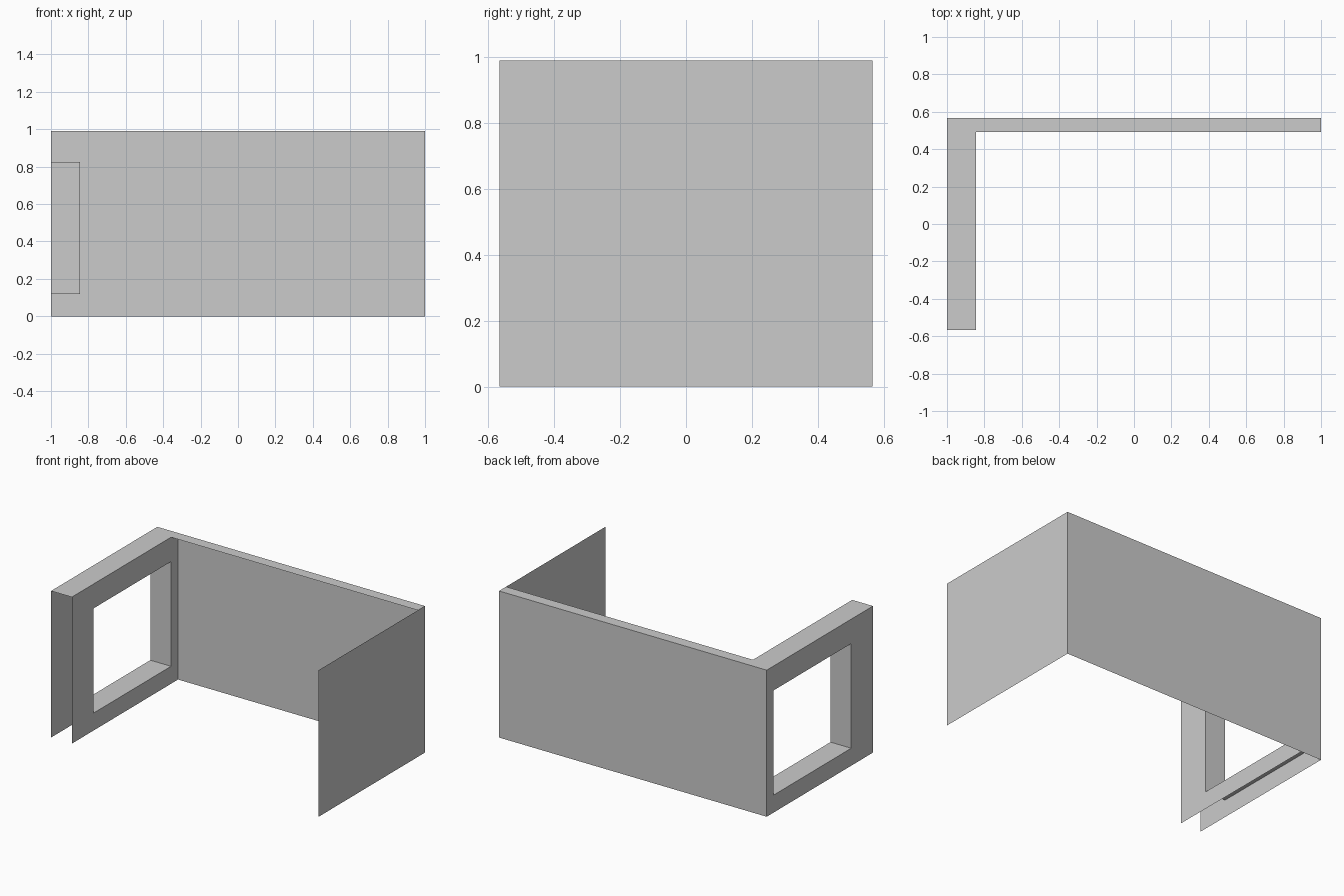
import bpy, bmesh

if "Cube" in bpy.data.objects:
    bpy.data.objects.remove(bpy.data.objects["Cube"])

X, Y, H = 1.0, 0.567, 0.99        # half width, half depth, height
XI, YI = -0.845, 0.492            # inner faces of side wall and back wall
Y0, Y1, Z0, Z1 = -0.335, 0.492, 0.118, 0.825   # window opening


def sheet(name, faces):
    """Open surface from a few polygons."""
    bm = bmesh.new()
    for pts in faces:
        bm.faces.new([bm.verts.new(p) for p in pts])
    bmesh.ops.remove_doubles(bm, verts=bm.verts, dist=1e-5)
    me = bpy.data.meshes.new(name)
    bm.to_mesh(me)
    bm.free()
    ob = bpy.data.objects.new(name, me)
    bpy.context.collection.objects.link(ob)
    return ob


def rect(a, b):
    return [(a[0], a[1]), (b[0], a[1]), (b[0], b[1]), (a[0], b[1])]


outer = rect((-Y, 0), (Y, H))
hole = rect((Y0, Z0), (Y1, Z1))
ring = [(i, (i + 1) % 4) for i in range(4)]

# Side wall skins, each a frame around the window
for name, x, step in (("side_wall_inner", XI, 1), ("side_wall_outer", -X, -1)):
    sheet(name, [[(x, *p) for p in (outer[i], outer[j], hole[j], hole[i])][::step]
                 for i, j in ring])

# Window reveal joining both skins
sheet("window_reveal", [[(-X, *hole[i]), (-X, *hole[j]), (XI, *hole[j]), (XI, *hole[i])]
                        for i, j in ring])

# Back wall and right wall are single sheets
sheet("back_wall", [[(x, Y, z) for x, z in rect((-X, 0), (X, H))][::-1]])
sheet("right_wall", [[(X, y, z) for y, z in outer]])

# L-shaped top edge over the side and back walls
sheet("wall_top", [[(x, y, H) for x, y in rect((-X, -Y), (XI, YI))],
                   [(x, y, H) for x, y in rect((-X, YI), (XI, Y))],
                   [(x, y, H) for x, y in rect((XI, YI), (X, Y))]])
